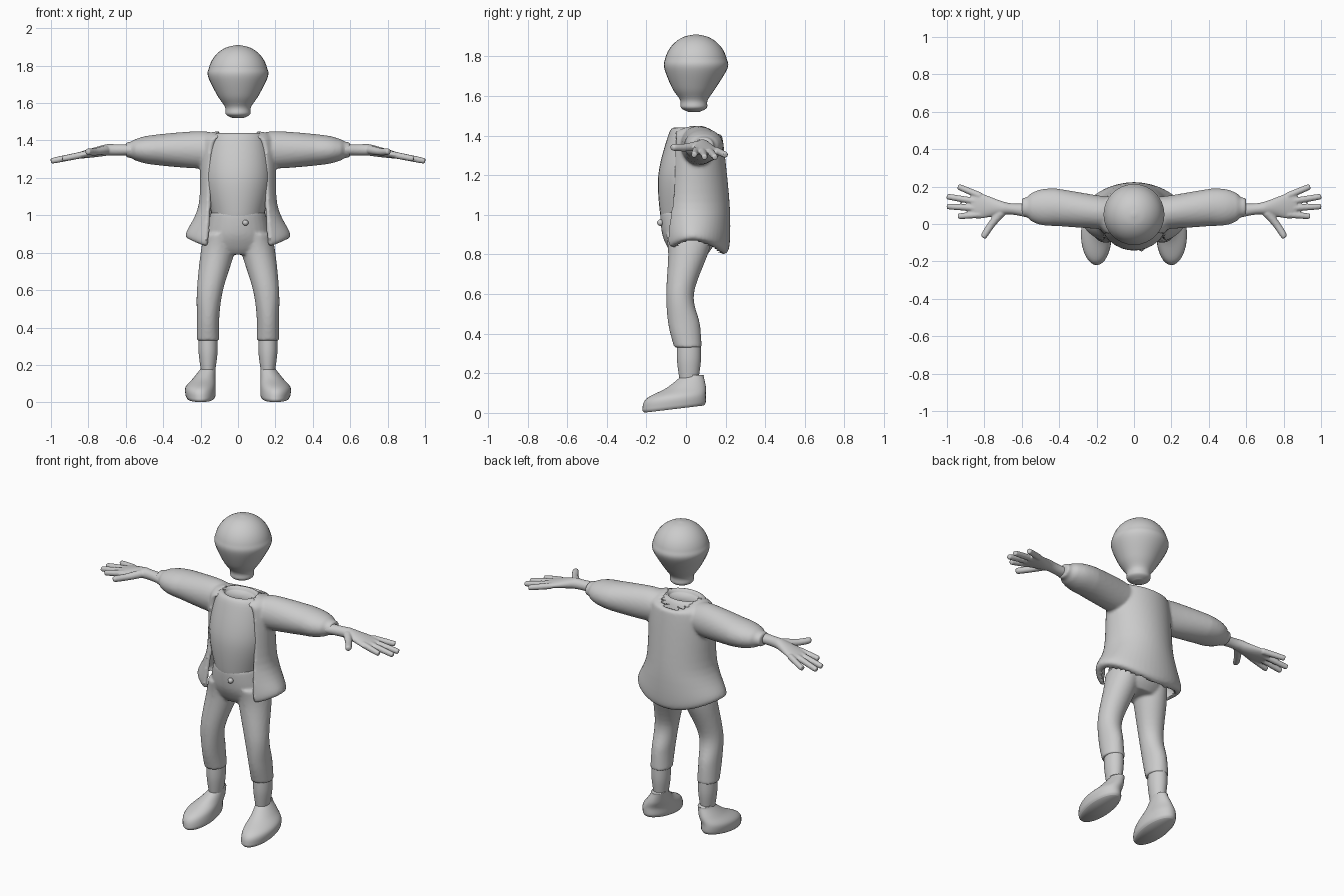
import bpy, bmesh
from math import sin, cos, acos, pi, tau
from mathutils import Vector

cube = bpy.data.objects.get("Cube")
if cube:
    bpy.data.objects.remove(cube, do_unlink=True)

grey = bpy.data.materials.new("plain grey")
grey.use_nodes = True
colour = (.6, .6, .6, 1)
grey.diffuse_color = colour
grey.node_tree.nodes["Principled BSDF"].inputs["Base Color"].default_value = colour

ARM_HEIGHT = 1.35


def arm_z(x):
    """Height of the arm line, drooping past the wrist."""
    return ARM_HEIGHT - .2 * max(0, x - .7)


def spline(rows, steps=6):
    """Pass a smooth curve through the rows of numbers."""
    rows = [Vector(row) for row in rows]
    last = len(rows) - 1
    result = []
    for i in range(last):
        before, start = rows[max(i - 1, 0)], rows[i]
        end, after = rows[i + 1], rows[min(i + 2, last)]
        leave, arrive = (end - before) / 2, (after - start) / 2
        for k in range(steps):
            t = k / steps
            blend = t * t * (3 - 2 * t)
            result.append(start.lerp(end, blend) + leave * t * (1 - t) ** 2
                          - arrive * t * t * (1 - t))
    return result + [rows[last]]


def bridge(bm, loops):
    """Skin closed point loops with quads and cap both ends."""
    rows = [[bm.verts.new(point) for point in loop] for loop in loops]
    count = len(rows[0])
    for lower, upper in zip(rows, rows[1:]):
        for i in range(count):
            j = (i + 1) % count
            bm.faces.new((lower[i], lower[j], upper[j], upper[i]))
    bm.faces.new(rows[0])
    bm.faces.new(rows[-1])


def ring(count=32):
    return [(cos(tau * i / count), sin(tau * i / count)) for i in range(count)]


def upright(bm, rows):
    """Loft ellipses from rows of height, centre x, centre y, half width, half depth."""
    bridge(bm, [[(x + w * c, y + d * s, z) for c, s in ring()]
                for z, x, y, w, d in spline(rows)])


def sideways(bm, rows, centre_y, side=1):
    """Loft ellipses along the arm from rows of x, half depth, half height."""
    bridge(bm, [[(side * x, centre_y(x) + d * c, arm_z(x) + h * s) for c, s in ring()]
                for x, d, h in spline(rows)])


def tube(bm, rows):
    """Round tapered tube from rows of x, y, z, radius."""
    path = spline(rows)
    turn = (Vector(rows[-1][:3]) - Vector(rows[0][:3])).to_track_quat("Z", "Y")
    bridge(bm, [[Vector(row[:3]) + turn @ Vector((row[3] * c, row[3] * s, 0))
                 for c, s in ring(16)] for row in path])


def finish(name, bm, mirror=False, voxel=0):
    """Turn the mesh into a smooth object, optionally mirrored and fused."""
    bmesh.ops.recalc_face_normals(bm, faces=bm.faces)
    mesh = bpy.data.meshes.new(name)
    bm.to_mesh(mesh)
    bm.free()
    mesh.materials.append(grey)
    ob = bpy.data.objects.new(name, mesh)
    bpy.context.collection.objects.link(ob)
    bpy.ops.object.select_all(action="DESELECT")
    ob.select_set(True)
    bpy.context.view_layer.objects.active = ob
    bpy.ops.object.shade_smooth()
    if mirror:
        ob.modifiers.new("mirror", "MIRROR").use_mirror_merge = False
    if voxel:
        fuse = ob.modifiers.new("fuse", "REMESH")
        fuse.mode, fuse.voxel_size, fuse.use_smooth_shade = "VOXEL", voxel, True
        soften = ob.modifiers.new("soften", "SMOOTH")
        soften.factor, soften.iterations = .5, 4


# Head: a ball running into a short rounded neck
bm = bmesh.new()
radius = .16
ball = [(1.75 + radius * cos(a), 0, .05, radius * sin(a), radius * sin(a))
        for a in (pi * (i + .2) / 10 for i in range(6))]
neck = [(z, 0, .04, r, r) for z, r in ((1.64, .11), (1.58, .07), (1.54, .065), (1.52, .03))]
upright(bm, ball + neck)
finish("head", bm)

# Shirt with a slightly sunken neck hole
bm = bmesh.new()
upright(bm, [(z, 0, .02, w, d) for z, w, d in (
    (.97, .13, .13), (1, .14, .15), (1.2, .18, .16), (1.4, .15, .11),
    (1.44, .11, .08), (1.42, .09, .06))])
finish("shirt", bm)

# Trousers: hips fused with two bent legs
bm = bmesh.new()
upright(bm, [(z, 0, .02, w, d) for z, w, d in (
    (.79, .13, .08), (.83, .17, .11), (.9, .17, .14), (1, .15, .15), (1.02, .14, .14))])
upright(bm, [(.9, .1, .02, .08, .12), (.8, .11, .01, .09, .1), (.6, .15, -.03, .07, .07),
             (.45, .16, -.01, .06, .08), (.33, .16, .01, .06, .07)])
finish("trousers", bm, mirror=True, voxel=.009)

# Trouser button
bm = bmesh.new()
bmesh.ops.create_uvsphere(bm, u_segments=16, v_segments=10, radius=.016)
bmesh.ops.translate(bm, vec=(.04, -.13, .96), verts=bm.verts)
finish("button", bm)

# Lower legs between trousers and shoes
bm = bmesh.new()
upright(bm, [(z, .16, .015, w, w + .01) for z, w in ((.35, .05), (.26, .05), (.15, .035))])
finish("lower_legs", bm, mirror=True)

# Shoes: stacked sole outlines, with the heel raised above the toe
bm = bmesh.new()
upright(bm, [(0, .2, -.06, .07, .15), (.02, .2, -.06, .08, .16), (.07, .2, -.05, .08, .15),
             (.12, .18, 0, .06, .1), (.18, .16, .03, .04, .06), (.19, .16, .03, .04, .06)])
for v in bm.verts:
    v.co.z += .12 * (v.co.y + .22) * max(0, 1 - v.co.z / .18)
finish("shoes", bm, mirror=True)

# Jacket body: open-fronted wall with a curved hem and dipped collar
# rows of height, half width, back depth, front edge x
bm = bmesh.new()
sweep = [i / 40 for i in range(41)]
loops = []
for z, width, back, edge in spline([
        (1.45, .11, .1, .09), (1.43, .17, .14, .11), (1.35, .2, .16, .15),
        (1.06, .21, .19, .16), (.9, .28, .19, .17), (.87, .25, .16, .18)]):
    opening = acos(min(.95, edge / width))
    dip = .07 * min(1, max(0, (1 - z) / .13)) + .8 * max(0, z - 1.4)
    loop = []
    for inset, order in ((0, sweep), (.025, sweep[::-1])):
        for t in order:
            a = -opening + (pi + 2 * opening) * t
            depth = back if sin(a) > 0 else .8 * back
            loop.append(((width - inset) * cos(a), .03 + (depth - inset) * sin(a),
                         z - dip * sin(a) ** 2))
    loops.append(loop)
bridge(bm, loops)

# Sleeves with narrow cuffs, fused into the jacket body
for side in (1, -1):
    sideways(bm, [(.1, .09, .08), (.2, .09, .1), (.45, .1, .08), (.54, .08, .06),
                  (.57, .055, .045), (.6, .05, .04)],
             lambda x: min(.09, .04 + .12 * x), side)
finish("jacket", bm, voxel=.009)

# Forearms and hands with four fingers and a thumb
bm = bmesh.new()
sideways(bm, [(.55, .04, .03), (.65, .03, .03), (.72, .04, .03), (.83, .07, .02), (.87, .06, .015)],
         lambda x: .1 * x + .015)
for i in range(4):
    reach = 1 if i in (1, 2) else .94
    base, tip = .15 - .033 * i, .2 - .053 * i
    tube(bm, [(x, base + (tip - base) * t, arm_z(x), r)
              for t, r in ((0, .018), (.9, .016), (1, .01))
              for x in [.82 + (reach - .82) * t]])
tube(bm, [(.71, .06, ARM_HEIGHT, .024), (.76, 0, 1.34, .02), (.8, -.06, 1.34, .018),
          (.805, -.075, 1.34, .01)])
finish("hands", bm, mirror=True, voxel=.005)
